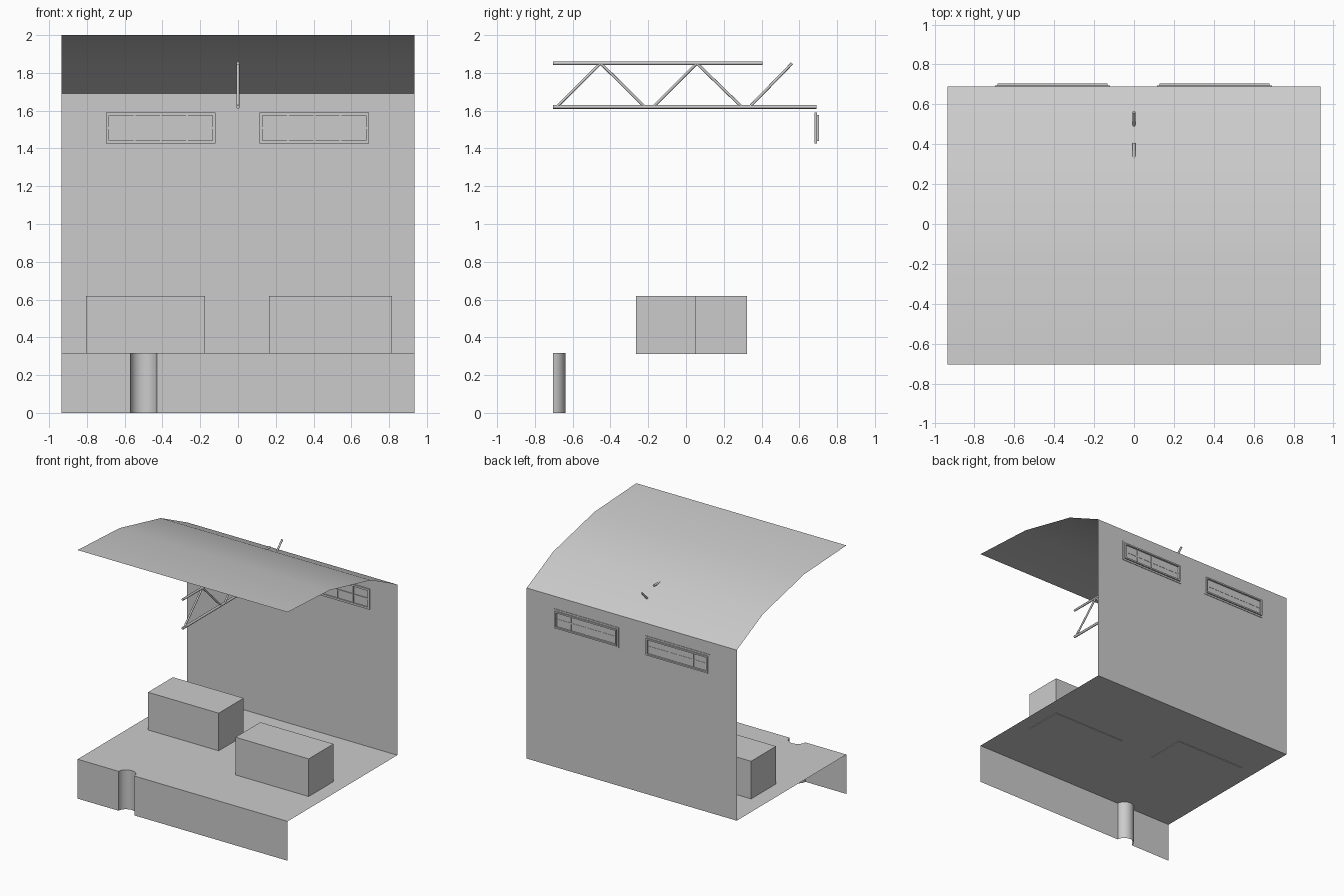
import bpy, bmesh, math
from mathutils import Vector, Matrix

if "Cube" in bpy.data.objects:
    bpy.data.objects.remove(bpy.data.objects["Cube"])

W, FRONT, BACK, FLOOR, EAVE = 0.935, -0.704, 0.69, 0.317, 1.69


def finish(name, bm, angle=35):
    me = bpy.data.meshes.new(name)
    bm.to_mesh(me)
    bm.free()
    me.shade_smooth()
    me.set_sharp_from_angle(angle=math.radians(angle))
    ob = bpy.data.objects.new(name, me)
    bpy.context.collection.objects.link(ob)
    return ob


def sheet(name, a, b):
    """Single-skin surface spanning two matching rows of points."""
    bm = bmesh.new()
    va, vb = [bm.verts.new(p) for p in a], [bm.verts.new(p) for p in b]
    for i in range(len(a) - 1):
        bm.faces.new((va[i], va[i + 1], vb[i + 1], vb[i]))
    return finish(name, bm)


def add_box(bm, x0, x1, y0, y1, z0, z1):
    m = (Matrix.Translation(((x0 + x1) / 2, (y0 + y1) / 2, (z0 + z1) / 2))
         @ Matrix.Diagonal((x1 - x0, y1 - y0, z1 - z0, 1)))
    bmesh.ops.create_cube(bm, size=1, matrix=m)


def add_ring(bm, x0, x1, y0, y1, z0, z1, t):
    """Rectangular frame of bar width t."""
    for za, zb in ((z0, z0 + t), (z1 - t, z1)):
        add_box(bm, x0, x1, y0, y1, za, zb)
    for xa, xb in ((x0, x0 + t), (x1 - t, x1)):
        add_box(bm, xa, xb, y0, y1, z0 + t, z1 - t)


def add_rod(bm, p, q, r):
    p, q = Vector(p), Vector(q)
    d = q - p
    m = Matrix.Translation((p + q) / 2) @ d.to_track_quat('Z', 'Y').to_matrix().to_4x4()
    bmesh.ops.create_cone(bm, cap_ends=True, segments=10, radius1=r, radius2=r,
                          depth=d.length, matrix=m)


# Front edge outline with the half-round niche
edge = [(-W, FRONT)]
for i in range(13):
    a = math.pi * (1 - i / 12)
    edge.append((-0.50 + 0.07 * math.cos(a), FRONT + 0.066 * math.sin(a)))
edge.append((W, FRONT))

# Stage front, floor, back wall
sheet("stage_front", [(x, y, 0) for x, y in edge], [(x, y, FLOOR) for x, y in edge])
bm = bmesh.new()
bm.faces.new([bm.verts.new((x, y, FLOOR)) for x, y in edge + [(W, BACK), (-W, BACK)]])
bmesh.ops.triangulate(bm, faces=bm.faces[:])
finish("stage_floor", bm)
sheet("back_wall", [(-W, BACK, FLOOR), (W, BACK, FLOOR)],
      [(-W, BACK, EAVE), (W, BACK, EAVE)])

# Curved roof rising toward the front
roof = [(FRONT, 2.0), (-0.17, 1.973), (0.355, 1.853), (BACK, EAVE)]
sheet("roof", [(-W, y, z) for y, z in roof], [(W, y, z) for y, z in roof])

# Two blocks on the floor
for name, dims in (("left_block", (-0.805, -0.175, 0.005, 0.322)),
                   ("right_block", (0.163, 0.815, -0.265, 0.05))):
    bm = bmesh.new()
    add_box(bm, *dims, 0.312, 0.62)
    finish(name, bm)

# Windows: inner frame with glazing bars, smaller outer frame
for name, x0 in (("left_window", -0.698), ("right_window", 0.115)):
    x1, z0, z1 = x0 + 0.578, 1.426, 1.59
    bm = bmesh.new()
    add_ring(bm, x0, x1, 0.681, 0.694, z0, z1, 0.016)
    add_ring(bm, x0 + 0.014, x1 - 0.014, 0.69, 0.704, z0 + 0.014, z1 - 0.014, 0.012)
    for i in (1, 2, 3):
        x = x0 + 0.012 + i * (x1 - x0 - 0.024) / 4
        add_box(bm, x - 0.005, x + 0.005, 0.683, 0.692, z0 + 0.01, z1 - 0.01)
    zc = (z0 + z1) / 2
    add_box(bm, x0 + 0.01, x1 - 0.01, 0.684, 0.692, zc - 0.005, zc + 0.005)
    finish(name, bm)

# Roof truss: two chords and zigzag webs
bm = bmesh.new()
LOW, HIGH = 1.62, 1.851
add_rod(bm, (0, FRONT, HIGH), (0, 0.405, HIGH), 0.009)
add_rod(bm, (0, FRONT, LOW), (0, BACK, LOW), 0.01)
for ya, yb in ((-0.685, -0.452), (-0.218, -0.452), (-0.173, 0.057),
               (0.295, 0.057), (0.337, 0.562)):
    add_rod(bm, (0, ya, LOW), (0, yb, HIGH), 0.0075)
finish("roof_truss", bm, 45)
